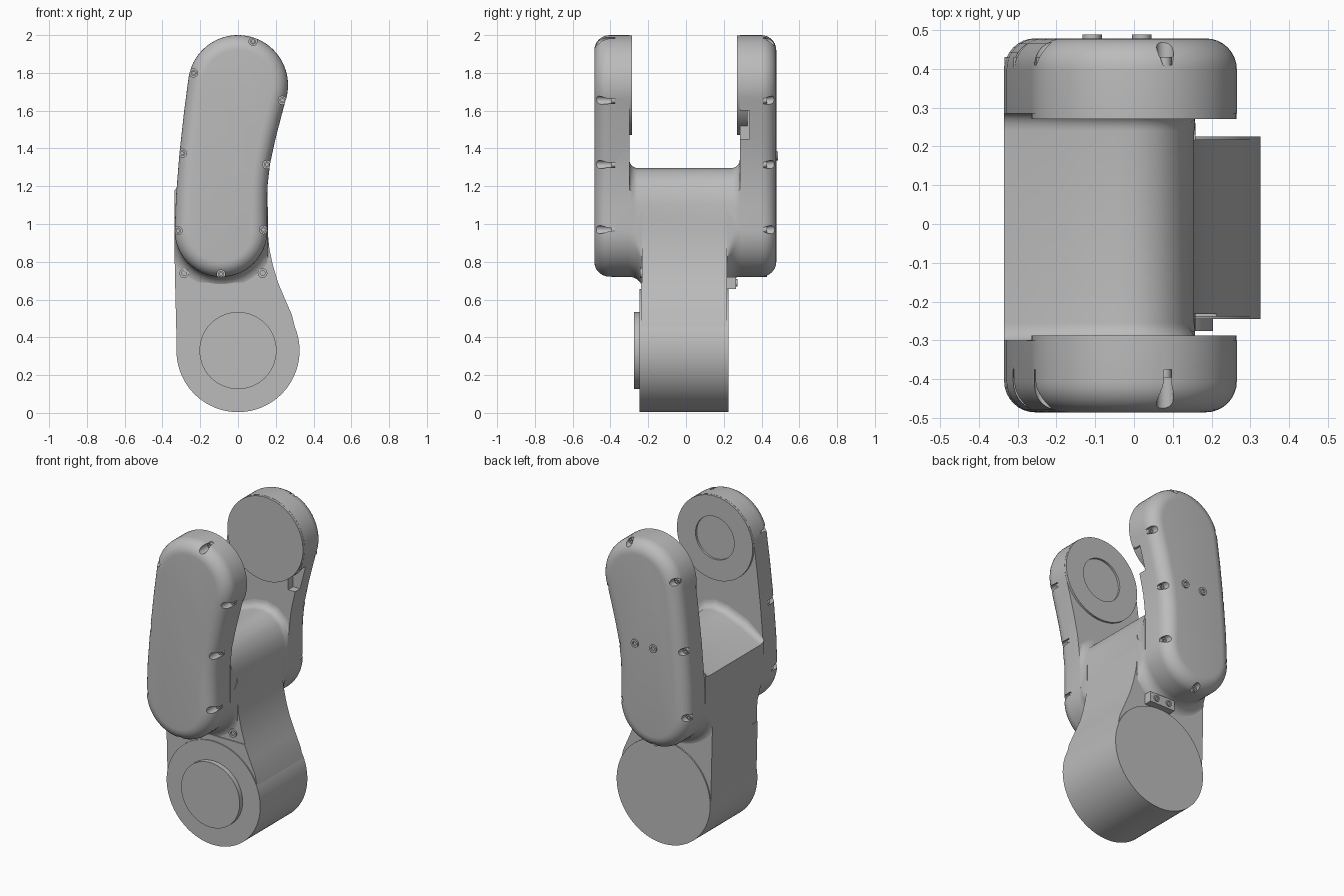
import bpy, bmesh, math
from math import sin, cos, pi, radians

if "Cube" in bpy.data.objects:
    bpy.data.objects.remove(bpy.data.objects["Cube"], do_unlink=True)

grey = bpy.data.materials.new("plain_grey")
grey.use_nodes = True
GREY = (0.5, 0.5, 0.5, 1)
grey.diffuse_color = GREY
grey.node_tree.nodes["Principled BSDF"].inputs["Base Color"].default_value = GREY


def arc(cx, cz, r, a0, a1, n):
    """Points on an arc in the XZ plane, angles in degrees."""
    angles = [radians(a0 + (a1 - a0) * i / n) for i in range(n + 1)]
    return [(cx + r * cos(a), cz + r * sin(a)) for a in angles]


def offset(pts, d):
    """Grow (or shrink) a counter-clockwise outline."""
    out = []
    for i, (x, z) in enumerate(pts):
        (ax, az), (bx, bz) = pts[i - 1], pts[(i + 1) % len(pts)]
        tx, tz = bx - ax, bz - az
        length = math.hypot(tx, tz)
        out.append((x + d * tz / length, z - d * tx / length))
    return out


def clamp(pts, x0=-9, x1=9, z0=-9, z1=9):
    return [(min(max(x, x0), x1), min(max(z, z0), z1)) for x, z in pts]


def add_loft(bm, layers):
    """Skin a list of (y, outline) layers and cap both ends."""
    rings = [[bm.verts.new((x, y, z)) for x, z in pts] for y, pts in layers]
    n = len(rings[0])
    for a, b in zip(rings, rings[1:]):
        for i in range(n):
            j = (i + 1) % n
            bm.faces.new((a[i], a[j], b[j], b[i]))
    bm.faces.new(rings[0])
    bm.faces.new(rings[-1][::-1])


def make(name, *lofts):
    bm = bmesh.new()
    for layers in lofts:
        add_loft(bm, layers)
    bmesh.ops.recalc_face_normals(bm, faces=bm.faces)
    mesh = bpy.data.meshes.new(name)
    bm.to_mesh(mesh)
    bm.free()
    mesh.materials.append(grey)
    ob = bpy.data.objects.new(name, mesh)
    bpy.context.collection.objects.link(ob)
    return ob


def activate(ob):
    bpy.ops.object.select_all(action='DESELECT')
    ob.select_set(True)
    bpy.context.view_layer.objects.active = ob


def smooth(ob):
    activate(ob)
    bpy.ops.object.shade_smooth_by_angle(angle=radians(32))


def cut(ob, *lofts):
    cutter = make("cutter", *lofts)
    cutter.hide_render = True
    mod = ob.modifiers.new("cut", 'BOOLEAN')
    mod.operation, mod.solver, mod.object = 'DIFFERENCE', 'EXACT', cutter
    activate(ob)
    bpy.ops.object.modifier_apply(modifier=mod.name)
    bpy.data.objects.remove(cutter, do_unlink=True)


def rod(x, z, r, y0, y1, n=24):
    ring = arc(x, z, r, 0, 360 - 360 / n, n - 1)
    return [(y0, ring), (y1, ring)]


def box(x0, x1, y0, y1, z0, z1):
    ring = [(x0, z0), (x1, z0), (x1, z1), (x0, z1)]
    return [(y0, ring), (y1, ring)]


def screw(x, z, r, y0, y1):
    """Round screw head with a hexagonal-size socket."""
    big, small = (arc(x, z, k * r, 0, 330, 11) for k in (1, 0.5))
    return [(y0, big), (y1, big), (y1, small), ((y0 + y1) / 2, small)]


# Fork arm outline: round ends joined by a gently bent middle
LOW = arc(-0.09, 0.965, 0.245, 180, 360, 32)
ARM = (LOW + [(0.153, 1.08), (0.156, 1.2), (0.17, 1.32), (0.196, 1.44), (0.224, 1.55)]
       + arc(0, 1.735, 0.265, -20, 175, 36)
       + [(-0.285, 1.6), (-0.31, 1.375), (-0.328, 1.15)])
SCREWS = [(0.08, 1.967), (-0.235, 1.8), (0.235, 1.655), (-0.295, 1.375),
          (0.152, 1.315), (-0.318, 0.965), (0.135, 0.97), (-0.09, 0.735)]
AXIS_TOP, AXIS_LOW = (0, 1.735), (0, 0.33)


def build_arm(name, side, inner, outer, floor, face):
    r = 0.08
    layers = [(inner, ARM)]
    for i in range(9):
        t = pi / 2 * i / 8
        layers.append((outer + side * r * (sin(t) - 1), offset(ARM, -r * (1 - cos(t)))))
    arm = make(name + "_arm", layers)
    # Screw pockets around the rim
    cut(arm, *[rod(x, z, 0.022, floor, outer + side * 0.1, 16) for x, z in SCREWS])
    if side > 0:
        cut(arm, box(0.15, 0.4, 0.2, 0.335, 1.45, 1.6))
    smooth(arm)
    smooth(make(name + "_rim_screws",
                *[screw(x, z, 0.016, floor - side * 0.005, floor + side * 0.02)
                  for x, z in SCREWS]))
    # Raised bearing face on the inner side
    pad = make(name + "_bearing_pad", rod(*AXIS_TOP, 0.264, inner + side * 0.04, face, 64))
    if side < 0:
        cut(pad, rod(*AXIS_TOP, 0.135, face - 0.03, face + 0.05, 48))
    smooth(pad)
    # Rounded transition from the arm base into the neck
    base = LOW + [(0.155, 1.02), (-0.335, 1.02)]
    blend = []
    for i in range(9):
        t = pi / 2 * i / 8
        grown = clamp(offset(base, 0.07 * (1 - cos(t))), x0=-0.335, x1=0.158)
        blend.append((inner - side * 0.07 * sin(t), grown))
    smooth(make(name + "_base_blend", blend))


build_arm("front", -1, -0.30, -0.485, -0.375, -0.287)
build_arm("rear", 1, 0.285, 0.478, 0.41, 0.27)

# Arched saddle between the arms, flared where it meets them
SADDLE = [(-0.335, 0.965), (0.155, 0.965), (0.155, 1.1), (0.142, 1.17), (0.11, 1.235),
          (0.06, 1.28), (0, 1.296), (-0.07, 1.287), (-0.2, 1.235), (-0.335, 1.16)]
R = 0.045
steps = [pi / 2 * i / 6 for i in range(7)]
flare = [(-0.30 + R * sin(t), R * (1 - sin(pi / 2 - (pi / 2 - t)))) for t in steps]
flare = [(-0.30 + R * (1 - cos(t)), R * (1 - sin(t))) for t in steps]
flare += [(-0.015 - y, d) for y, d in reversed(flare)]
smooth(make("saddle", [(y, clamp(offset(SADDLE, d), -0.335, 0.157, 0.965))
                       for y, d in flare]))

# Neck flowing from the fork down around the drum
NECK = (arc(*AXIS_LOW, 0.324, 180, 380, 40)
        + [(0.285, 0.52), (0.25, 0.6), (0.212, 0.69), (0.185, 0.78), (0.166, 0.87),
           (0.156, 0.97), (0.153, 1.1), (-0.33, 1.1), (-0.335, 0.95), (-0.333, 0.69)])
smooth(make("neck", [(-0.232, NECK), (0.217, NECK)]))
collar = clamp(NECK, z1=0.69)
smooth(make("neck_collar", [(-0.238, collar), (-0.17, collar)]))

# Lower joint drum with index slot and raised front cap
drum = make("joint_drum", rod(*AXIS_LOW, 0.326, -0.245, 0.225, 96))
smooth(drum)
smooth(make("joint_cap", rod(*AXIS_LOW, 0.204, -0.275, -0.24, 64)))

# Screws on the neck front and on the rear arm face
smooth(make("neck_screws", *[screw(x, 0.74, 0.026, -0.225, -0.243) for x in (-0.285, 0.13)]))
smooth(make("rear_face_screws", *[screw(x, 1.36, 0.025, 0.47, 0.488) for x in (-0.108, 0.02)]))

# Stop block at the back of the neck
make("stop_block", box(-0.08, 0.1, 0.2, 0.265, 0.655, 0.72))
smooth(make("stop_block_screws",
            *[screw(x, 0.688, 0.02, 0.26, 0.272) for x in (-0.035, 0.055)]))
